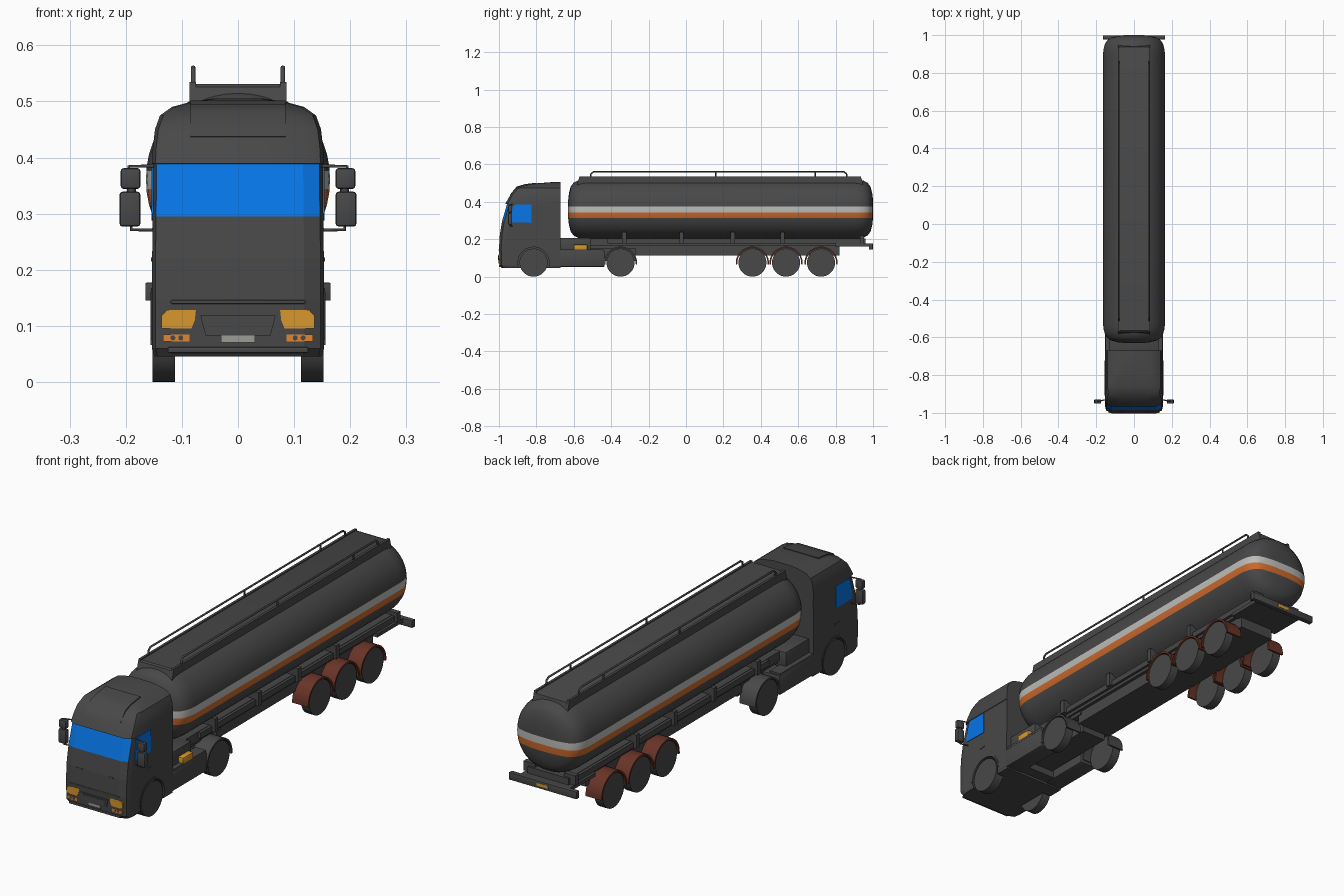
import bpy, bmesh, math

if "Cube" in bpy.data.objects:
    bpy.data.objects.remove(bpy.data.objects["Cube"])


def mat(name, r, g, b):
    m = bpy.data.materials.new(name)
    m.diffuse_color = (r, g, b, 1)
    m.use_nodes = True
    m.node_tree.nodes["Principled BSDF"].inputs["Base Color"].default_value = m.diffuse_color
    return m


GREY = mat("dark_grey", .065, .065, .065)
BLUE = mat("glass_blue", .002, .18, .8)
ORANGE = mat("stripe_orange", .6, .14, .025)
LIGHT = mat("stripe_light_grey", .5, .5, .48)
AMBER = mat("lamp_amber", .68, .31, .025)
BROWN = mat("mudguard_brown", .14, .034, .02)
LAMP = mat("small_lamp_orange", .75, .24, .03)
PLATE = mat("plate_grey", .33, .33, .31)


def finish(bm, name, *mats, angle=35):
    bmesh.ops.recalc_face_normals(bm, faces=bm.faces)
    me = bpy.data.meshes.new(name)
    bm.to_mesh(me)
    bm.free()
    for m in mats:
        me.materials.append(m)
    ob = bpy.data.objects.new(name, me)
    bpy.context.collection.objects.link(ob)
    bpy.context.view_layer.objects.active = ob
    ob.select_set(True)
    bpy.ops.object.shade_smooth_by_angle(angle=math.radians(angle))
    ob.select_set(False)
    return ob


def box(name, x, y, z, m=GREY, bevel=0.0):
    """Box from (min, max) pairs, optionally bevelled."""
    bm = bmesh.new()
    bmesh.ops.create_cube(bm, size=1)
    for v in bm.verts:
        v.co = [lo + (c + .5) * (hi - lo) for c, (lo, hi) in zip(v.co, (x, y, z))]
    if bevel:
        bmesh.ops.bevel(bm, geom=bm.edges[:], offset=bevel, segments=2, affect='EDGES', profile=.5)
    return finish(bm, name, m)


def pair(name, x, y, z, m=GREY, bevel=0.0):
    """Same box on both sides of x = 0."""
    for s, side in ((1, "right"), (-1, "left")):
        box(f"{name}_{side}", sorted((s * x[0], s * x[1])), y, z, m, bevel)


def prism(name, pts, a, b, m=GREY, axis='x', angle=35):
    """2D outline extruded along x (pts = y,z) or along y (pts = x,z)."""
    bm = bmesh.new()
    mk = (lambda p, t: (t, p[0], p[1])) if axis == 'x' else (lambda p, t: (p[0], t, p[1]))
    A = [bm.verts.new(mk(p, a)) for p in pts]
    B = [bm.verts.new(mk(p, b)) for p in pts]
    bm.faces.new(A)
    bm.faces.new(B)
    for i in range(len(A)):
        j = (i + 1) % len(A)
        bm.faces.new((A[i], A[j], B[j], B[i]))
    return finish(bm, name, m, angle=angle)


def arc(cy, cz, r, a0, a1, n):
    return [(cy + r * math.cos(math.radians(a0 + (a1 - a0) * i / n)),
             cz + r * math.sin(math.radians(a0 + (a1 - a0) * i / n))) for i in range(n + 1)]


def tube(name, pts, r):
    cu = bpy.data.curves.new(name, 'CURVE')
    cu.dimensions = '3D'
    cu.bevel_depth, cu.bevel_resolution, cu.use_fill_caps = r, 2, True
    sp = cu.splines.new('POLY')
    sp.points.add(len(pts) - 1)
    for p, c in zip(sp.points, pts):
        p.co = (*c, 1)
    cu.materials.append(GREY)
    bpy.context.collection.objects.link(bpy.data.objects.new(name, cu))


def loft(bm, rings):
    rows = [[bm.verts.new(p) for p in ring] for ring in rings]
    n = len(rows[0])
    faces = [[bm.faces.new((a[k], a[(k + 1) % n], b[(k + 1) % n], b[k])) for k in range(n)]
             for a, b in zip(rows, rows[1:])]
    bm.faces.new(rows[0])
    bm.faces.new(rows[-1])
    return faces


# Tank: oval section lofted along y, domed ends, stripes cut by height
dome = [(0, .3), (.004, .52), (.013, .74), (.028, .87), (.05, .945), (.075, .985), (.105, 1)]
stations = [(-.63 + d, s) for d, s in dome] + [(1 - d, s) for d, s in reversed(dome)]


def oval(y, s, n=48):
    ring = []
    for i in range(n):
        c, q = math.cos(math.tau * i / n), math.sin(math.tau * i / n)
        ring.append((s * .164 * math.copysign(abs(c) ** .95, c), y,
                     .361 + s * .161 * math.copysign(abs(q) ** .95, q)))
    return ring


bm = bmesh.new()
loft(bm, [oval(y, s) for y, s in stations])
for z in (.314, .344, .376):
    bmesh.ops.bisect_plane(bm, geom=bm.verts[:] + bm.edges[:] + bm.faces[:],
                           plane_co=(0, 0, z), plane_no=(0, 0, 1))
for f in bm.faces:
    z = f.calc_center_median().z
    f.material_index = 1 if .314 < z < .344 else 2 if .344 < z < .376 else 0
finish(bm, "tank", GREY, ORANGE, LIGHT)

# Walkway on top of the tank with a slightly sunken floor, and hand rails
prism("walkway", [(-.585, .48), (-.572, .526), (-.565, .531), (.925, .531), (.938, .526), (.95, .48)],
      -.076, .076)
for s, side in ((1, "right"), (-1, "left")):
    prism(f"walkway_edge_{side}", [(-.585, .48), (-.57, .535), (.935, .535), (.95, .48)], s * .075, s * .086)
    x = s * .08
    tube(f"hand_rail_{side}", [(x, -.51, .53), (x, -.508, .55), (x, -.495, .56), (x, .845, .56),
                               (x, .858, .55), (x, .86, .53)], .0042)
    for i, y in enumerate((.16, .69)):
        tube(f"rail_post_{side}_{i}", [(x, y, .53), (x, y, .56)], .004)

# Cab: rounded plan sections stacked by height; windscreen is the front of one row
rows = [(.045, .149, -.985), (.06, .153, -.997), (.145, .153, -1.0), (.22, .153, -.996),
        (.295, .152, -.984), (.388, .151, -.957), (.389, .153, -.966), (.415, .152, -.952),
        (.45, .148, -.931), (.475, .139, -.905), (.49, .118, -.865), (.499, .085, -.80), (.505, .045, -.72)]
rings = []
for z, w, yf in rows:
    half = [(w, -.67), (w, yf + .035), (w - .006, yf + .012), (w - .035, yf)]
    rings.append([(x, y, z) for x, y in half] + [(-x, y, z) for x, y in reversed(half)])
bm = bmesh.new()
faces = loft(bm, rings)
for k in (2, 3, 4):
    faces[4][k].material_index = 1
cab = finish(bm, "cab", GREY, BLUE, angle=28)
# Wheel arches are cut only at the sides, so the cab floor stays flat between them
for s in (1, -1):
    cutter = prism("wheel_arch_cutter", arc(-.815, .075, .084, 0, 350, 35), s * .105, s * .3)
    cutter.hide_render = True
    mod = cab.modifiers.new("arch", 'BOOLEAN')
    mod.operation, mod.object, mod.solver = 'DIFFERENCE', cutter, 'EXACT'
    bpy.context.view_layer.objects.active = cab
    bpy.ops.object.modifier_apply(modifier="arch")
    bpy.data.objects.remove(cutter)
for p in cab.data.polygons:
    p.use_smooth = p.center.z > .4

# Cab details
for s, side in ((1, "right"), (-1, "left")):
    prism(f"side_window_{side}", [(-.94, .29), (-.825, .288), (-.825, .385), (-.915, .385), (-.927, .37)],
          s * .148, s * .1545, BLUE)
    prism(f"headlight_{side}", [(s * .083, .095), (s * .136, .095), (s * .136, .118), (s * .127, .128),
                                (s * .075, .128), (s * .077, .11)], -1.0, -.975, AMBER, 'y')
    prism(f"arch_lip_{side}", arc(-.815, .075, .092, 0, 180, 18) + arc(-.815, .075, .083, 180, 0, 18),
          s * .14, s * .155)
    tube(f"mirror_arm_top_{side}", [(s * .15, -.93, .385), (s * .195, -.94, .384), (s * .195, -.94, .37)], .003)
    tube(f"mirror_arm_low_{side}", [(s * .15, -.93, .271), (s * .19, -.94, .271), (s * .19, -.94, .29)], .003)
    tube(f"mirror_stem_{side}", [(s * .19, -.94, .33), (s * .19, -.94, .35)], .008)
    for i, x in enumerate((.102, .116)):
        prism(f"lamp_lens_{side}_{i}", arc(s * x, .0785, .0045, 0, 330, 11), -1.0015, -.99, GREY, 'y')
pair("mirror_upper", (.174, .209), (-.951, -.929), (.344, .381), GREY, .005)
pair("mirror_lower", (.174, .211), (-.951, -.929), (.277, .339), GREY, .005)
pair("small_lamp", (.086, .134), (-1.0, -.97), (.072, .085), LAMP)
pair("door_handle", (.15, .155), (-.85, -.82), (.215, .222))
prism("grille", [(-.058, .083), (.058, .083), (.067, .118), (-.067, .118)], -1.002, -.98, GREY, 'y')
prism("grille_inset", [(-.05, .09), (.05, .09), (.057, .112), (-.057, .112)], -1.004, -.98, GREY, 'y')
box("number_plate", (-.03, .03), (-1.003, -.98), (.07, .083), PLATE)
box("bumper_ledge", (-.12, .12), (-1.002, -.98), (.139, .146), GREY, .002)
box("lower_lip", (-.125, .125), (-1.001, -.97), (.052, .062), GREY, .002)
pair("front_step", (.062, .09), (-.9975, -.98), (.216, .219))
prism("roof_panel", [(-.942, .437), (-.905, .482), (-.86, .495), (-.80, .502), (-.80, .47), (-.9, .43)],
      -.085, .085)

# Tractor chassis, side tanks and deck
box("tractor_frame", (-.06, .06), (-.7, -.27), (.085, .15))
pair("fuel_tank", (.068, .153), (-.728, -.435), (.052, .138), GREY, .006)
box("tank_crossmember", (-.07, .07), (-.67, -.62), (.055, .1))
box("tractor_deck", (-.13, .13), (-.68, -.51), (.135, .207), GREY, .004)
pair("deck_step", (.1, .152), (-.68, -.44), (.136, .146))
box("coupling_plate", (-.09, .09), (-.51, -.25), (.15, .18))
box("side_marker_tank", (.11, .153), (-.60, -.527), (.142, .172), AMBER, .006)

# Trailer frame, saddles under the tank, rear bumper
box("trailer_frame", (-.085, .085), (-.27, .82), (.112, .18))
box("trailer_deck", (-.1, .1), (-.52, .96), (.165, .205))
pair("trailer_rail", (.095, .112), (-.42, .95), (.178, .203))
for i, y in enumerate((-.33, -.025, .25, .515, .94)):
    pair(f"tank_saddle_{i}", (.07, .126), (y - .011, y + .011), (.178, .238 if y < .9 else .22))
box("rear_shelf", (-.12, .12), (.8, .985), (.16, .176))
box("rear_bumper", (-.165, .165), (.978, .999), (.145, .177), GREY, .002)
box("rear_number_plate", (-.028, .028), (.99, 1.0), (.155, .168), AMBER)

# Wheels and mudguards
axles = [("steer", -.815, None), ("drive", -.35, GREY), ("trailer_front", .355, BROWN),
         ("trailer_middle", .535, BROWN), ("trailer_rear", .722, BROWN)]
for name, y, guard in axles:
    for s, side in ((1, "right"), (-1, "left")):
        prism(f"{name}_wheel_{side}", arc(y, .075, .075, 0, 350, 35), s * .112, s * .152)
        if guard:
            prism(f"{name}_mudguard_{side}", arc(y, .072, .089, -4, 184, 20) + arc(y, .072, .081, 184, -4, 20),
                  s * .078, s * .156, guard)
